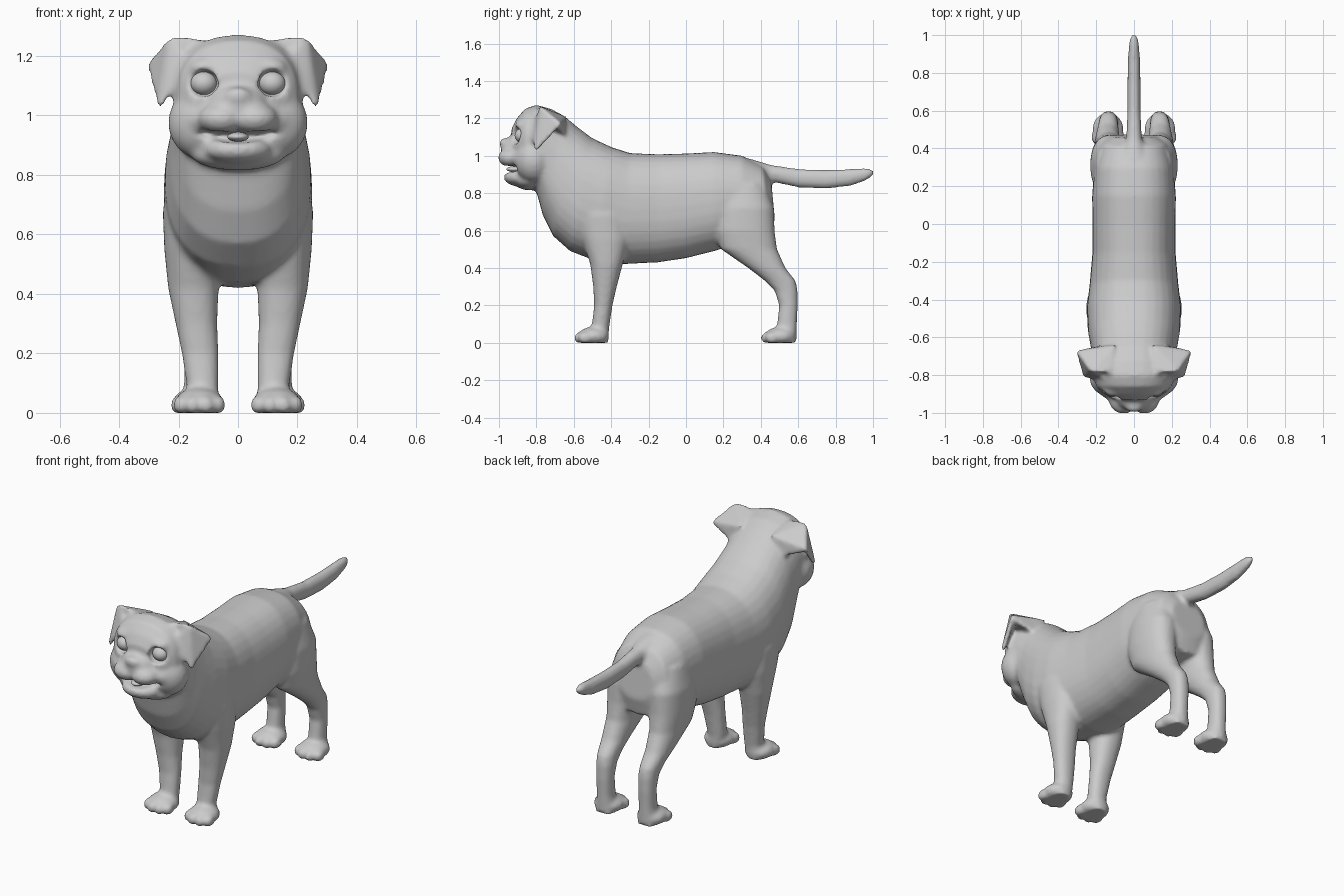
import bpy, bmesh, math
from mathutils import Vector

grey = bpy.data.materials.new("light grey")
grey.diffuse_color = (0.6, 0.6, 0.6, 1)


def finish(bm, name, hide=False):
    me = bpy.data.meshes.new(name)
    bmesh.ops.recalc_face_normals(bm, faces=bm.faces)
    bm.to_mesh(me)
    bm.free()
    me.materials.append(grey)
    me.shade_smooth()
    ob = bpy.data.objects.new(name, me)
    bpy.context.collection.objects.link(ob)
    ob.hide_render = hide
    return ob


def loft(bm, rings, power=1.0, n=32):
    """Skin rings given as (centre, half axis a, half axis b)."""
    def p(v):
        return math.copysign(abs(v) ** power, v)
    loops = []
    for c, a, b in rings:
        c, a, b = Vector(c), Vector(a), Vector(b)
        loops.append([bm.verts.new(c + a * p(math.cos(t)) + b * p(math.sin(t)))
                      for t in (2 * math.pi * i / n for i in range(n))])
    for l0, l1 in zip(loops, loops[1:]):
        for i in range(n):
            j = (i + 1) % n
            bm.faces.new((l0[i], l0[j], l1[j], l1[i]))
    bm.faces.new(loops[0])
    bm.faces.new(loops[-1][::-1])


def ball(bm, c, r, floor=False):
    for v in bmesh.ops.create_uvsphere(bm, u_segments=24, v_segments=16, radius=1)["verts"]:
        v.co = Vector([c[k] + r[k] * v.co[k] for k in range(3)])
        if floor:
            v.co.z = max(v.co.z, 0)


def hull(bm, pts, s):
    vs = [bm.verts.new((s * x, y, z)) for x, y, z in pts]
    res = bmesh.ops.convex_hull(bm, input=vs)
    loose = [g for g in res["geom_interior"] if isinstance(g, bmesh.types.BMVert)]
    bmesh.ops.delete(bm, geom=loose, context="VERTS")


def leg(bm, rows, s):
    loft(bm, [((s * x, y, z), (rx, 0, 0), (0, ry, 0)) for z, x, y, rx, ry in rows], 0.9)


def paw(bm, s, x, y):
    ball(bm, (s * x, y, 0.035), (0.083, 0.085, 0.05), True)
    for dx, dy in ((-0.062, -0.045), (-0.023, -0.068), (0.023, -0.068), (0.062, -0.045)):
        ball(bm, (s * x + dx, y + dy, 0.026), (0.027, 0.038, 0.033), True)


bm = bmesh.new()

# Torso, neck and skull: top (y, z), bottom (y, z), half width
TORSO = [
    (.455, .87, .475, .66, .11), (.41, .945, .45, .56, .175), (.30, 1.0, .28, .53, .21),
    (.15, 1.02, .15, .49, .222), (0, 1.012, 0, .452, .22), (-.15, 1.008, -.15, .43, .22),
    (-.30, 1.014, -.34, .42, .235), (-.40, 1.047, -.49, .44, .25), (-.50, 1.093, -.62, .49, .245),
    (-.58, 1.153, -.71, .57, .23), (-.65, 1.212, -.765, .68, .215), (-.72, 1.25, -.795, .79, .212),
    (-.80, 1.272, -.82, .85, .215), (-.86, 1.252, -.86, .87, .20), (-.905, 1.20, -.885, .90, .165),
    (-.935, 1.14, -.905, .93, .12)]
loft(bm, [((0, (ty + by) / 2, (tz + bz) / 2), (w, 0, 0), (0, (ty - by) / 2, (tz - bz) / 2))
          for ty, tz, by, bz, w in TORSO], 0.85)

# Tail: y, z, half height, half width
TAIL = [(.34, .925, .06, .08), (.45, .907, .045, .042), (.6, .88, .05, .035), (.75, .874, .051, .035),
        (.88, .884, .046, .032), (.96, .9, .034, .026), (.99, .907, .022, .018), (1.005, .91, .01, .01)]
loft(bm, [((0, y, z), (w, 0, 0), (0, 0, h)) for y, z, h, w in TAIL])

# Muzzle bridge, nose, jaw and tongue
ball(bm, (0, -.905, 1.035), (.10, .085, .075))
ball(bm, (0, -.968, 1.065), (.046, .03, .03))
ball(bm, (0, -.885, .885), (.115, .09, .05))
ball(bm, (0, -.84, .87), (.16, .08, .055))

FRONT = [(0, .13, -.46, .05, .045), (.08, .118, -.458, .053, .047), (.2, .127, -.442, .062, .049),
         (.3, .14, -.433, .07, .063), (.42, .15, -.425, .085, .087), (.55, .155, -.43, .093, .125),
         (.68, .155, -.45, .098, .14), (.82, .14, -.47, .08, .11), (.92, .11, -.48, .05, .06)]
HIND = [(0, .135, .54, .055, .05), (.1, .135, .54, .046, .053), (.2, .135, .548, .046, .05),
        (.28, .135, .535, .05, .062), (.33, .137, .505, .054, .082), (.4, .14, .432, .066, .1),
        (.5, .138, .337, .082, .15), (.6, .135, .312, .096, .162), (.72, .128, .31, .103, .16),
        (.85, .11, .3, .09, .12)]
for s in (1, -1):
    # Legs and paws
    leg(bm, FRONT, s)
    leg(bm, HIND, s)
    paw(bm, s, .13, -.495)
    paw(bm, s, .138, .505)
    # Cheeks, lips and brows
    ball(bm, (s * .125, -.815, .975), (.11, .10, .12))
    ball(bm, (s * .055, -.925, .99), (.08, .08, .055))
    ball(bm, (s * .105, -.855, .985), (.09, .08, .06))
    ball(bm, (s * .10, -.875, 1.16), (.065, .04, .035))
    # Ear base and folded flap
    hull(bm, [(.10, -.64, 1.21), (.12, -.79, 1.262), (.235, -.78, 1.265), (.308, -.67, 1.175),
              (.295, -.68, 1.15), (.16, -.64, 1.10), (.17, -.78, 1.16)], s)
    hull(bm, [(.235, -.775, 1.262), (.165, -.815, 1.21), (.31, -.67, 1.17), (.272, -.81, 1.022),
              (.255, -.795, 1.025), (.235, -.825, 1.06), (.285, -.68, 1.15), (.21, -.80, 1.17)], s)
body = finish(bm, "dog_body")

# Cutters for eye sockets and the smiling mouth
bm = bmesh.new()
for s in (1, -1):
    ball(bm, (s * .115, -.905, 1.108), (.052, .045, .046))
sockets = finish(bm, "socket_cutter", True)
bm = bmesh.new()
mouth = []
for i in range(13):
    t = i / 6 - 1
    mouth.append(((.145 * t, -.965 + .075 * t * t, .926 + .022 * t * t), (0, .085 - .045 * t * t, 0),
                  (0, 0, .006 + .014 * (1 - t * t))))
loft(bm, mouth, n=16)
mouth_cutter = finish(bm, "mouth_cutter", True)


def remesh():
    m = body.modifiers.new("blend", "REMESH")
    m.mode = "VOXEL"
    m.voxel_size = 0.01
    m.use_smooth_shade = True


# Fuse the parts, carve the face, soften
remesh()
for cutter in (sockets, mouth_cutter):
    m = body.modifiers.new("carve", "BOOLEAN")
    m.operation = "DIFFERENCE"
    m.solver = "EXACT"
    m.object = cutter
    cutter.hide_viewport = True
remesh()
m = body.modifiers.new("soften", "SMOOTH")
m.factor = 0.5
m.iterations = 7

# Eyes and tongue
for s, side in ((1, "left"), (-1, "right")):
    bm = bmesh.new()
    ball(bm, (s * .115, -.873, 1.108), (.045, .043, .04))
    finish(bm, side + "_eye")
bm = bmesh.new()
ball(bm, (0, -.915, .928), (.036, .045, .016))
finish(bm, "tongue")
